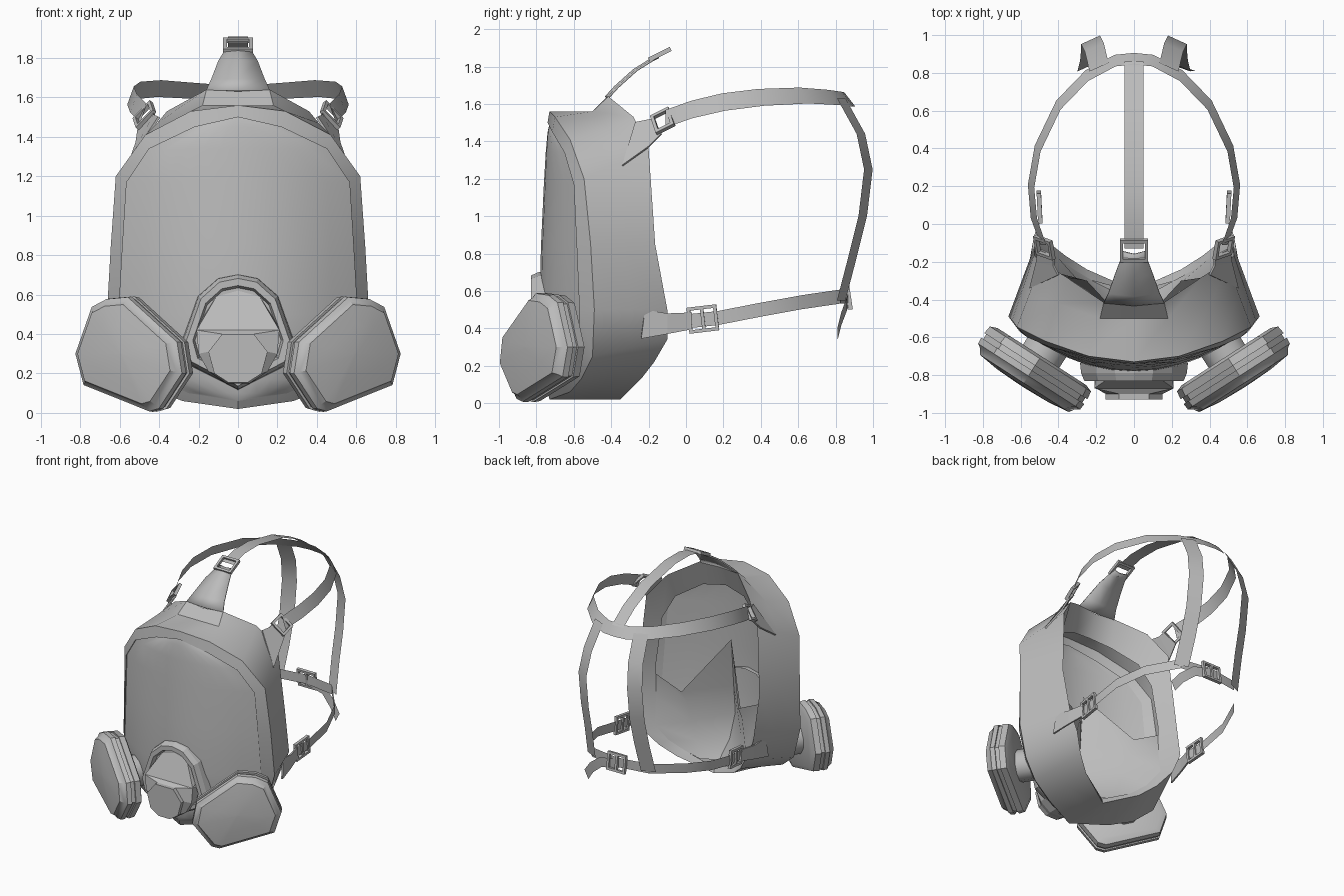
import bpy
import bmesh
from mathutils import Vector, Matrix

default_cube = bpy.data.objects.get("Cube")
if default_cube:
    bpy.data.objects.remove(default_cube, do_unlink=True)

# One plain grey for the whole respirator
grey = bpy.data.materials.new("matte grey")
grey.use_nodes = True
grey.diffuse_color = (0.5, 0.5, 0.5, 1)
grey.node_tree.nodes["Principled BSDF"].inputs["Base Color"].default_value = (0.5, 0.5, 0.5, 1)


def finish(name, bm, mirror=False, smooth=None, thickness=0):
    """Turn a bmesh into a finished object."""
    bmesh.ops.remove_doubles(bm, verts=bm.verts[:], dist=0.0005)
    bmesh.ops.recalc_face_normals(bm, faces=bm.faces[:])
    mesh = bpy.data.meshes.new(name)
    bm.to_mesh(mesh)
    bm.free()
    mesh.materials.append(grey)
    obj = bpy.data.objects.new(name, mesh)
    bpy.context.collection.objects.link(obj)
    if smooth:
        bpy.ops.object.select_all(action='DESELECT')
        obj.select_set(True)
        bpy.context.view_layer.objects.active = obj
        bpy.ops.object.shade_smooth_by_angle(angle=smooth)
    if thickness:
        solid = obj.modifiers.new("thickness", 'SOLIDIFY')
        solid.thickness = thickness
        solid.offset = 0
    if mirror:
        obj.modifiers.new("mirror", 'MIRROR')
    return obj


def add_grid(bm, rows, closed=False):
    """Join rows of points with quads, returning the rows of vertices."""
    grid = [[bm.verts.new(p) for p in row] for row in rows]
    count = len(rows[0])
    for low, high in zip(grid, grid[1:]):
        for i in range(count if closed else count - 1):
            j = (i + 1) % count
            bm.faces.new((low[i], low[j], high[j], high[i]))
    return grid


def full_ring(half):
    """Complete a half outline that starts and ends on the centre plane."""
    return list(half) + [(-x, y, z) for x, y, z in half[-2:0:-1]]


def full_row(half):
    """Complete a row that ends on the centre plane."""
    return list(half) + [(-x, y, z) for x, y, z in half[-2::-1]]


def ribbon(name, path, width, side, mirror=True):
    """A flat strap; side gives the width direction at each point."""
    rows = []
    for p in map(Vector, path):
        half = Vector(side(p)).normalized() * width / 2
        rows.append((p - half, p + half))
    bm = bmesh.new()
    add_grid(bm, rows)
    return finish(name, bm, mirror, smooth=0.5)


def buckle(name, centre, along, normal, length, width, mirror=True, bars=(-1, 1), rim=0.018):
    """A rectangular frame with cross bars at the given fractions of its length."""
    a = Vector(along).normalized()
    n = Vector(normal)
    n = (n - a * n.dot(a)).normalized()
    w = n.cross(a)
    frame = Matrix((a, w, n)).transposed().to_4x4()
    frame.translation = centre
    boxes = [((b * (length - rim) / 2, 0, 0), (rim, width, rim * 1.3)) for b in bars]
    boxes += [((0, s * (width - rim) / 2, 0), (length, rim, rim * 1.3)) for s in (-1, 1)]
    bm = bmesh.new()
    for spot, size in boxes:
        place = frame @ Matrix.Translation(spot) @ Matrix.Diagonal((*size, 1))
        bmesh.ops.create_cube(bm, size=1, matrix=place)
    return finish(name, bm, mirror)


# Hood outlines, from the top centre down one side to the chin
lens_edge = [(0, -.74, 1.5), (.22, -.715, 1.45), (.45, -.65, 1.34), (.565, -.6, 1.17), (.585, -.585, .85),
             (.605, -.57, .5), (.54, -.57, .27), (.41, -.62, .17), (.25, -.67, .1), (0, -.74, .06)]
front_edge = [(0, -.73, 1.56), (.24, -.7, 1.53), (.47, -.62, 1.41), (.62, -.545, 1.2), (.645, -.51, .85),
              (.665, -.49, .5), (.6, -.5, .25), (.46, -.56, .13), (.28, -.62, .06), (0, -.73, .02)]
back_edge = [(0, -.43, 1.63), (.16, -.415, 1.64), (.36, -.28, 1.53), (.49, -.2, 1.36), (.53, -.165, .85),
             (.52, -.1, .5), (.45, -.1, .34), (.36, -.17, .22), (.25, -.24, .13), (0, -.35, .02)]
seal_edge = [(0, -.5, 1.46), (.18, -.47, 1.43), (.36, -.38, 1.32), (.44, -.33, 1.15), (.46, -.28, .8),
             (.44, -.25, .55), (.4, -.18, .36), (.32, -.24, .24), (.22, -.3, .16), (0, -.36, .06)]
brow_line = [(0, -.5, 1.56), (.18, -.5, 1.56), (.41, -.42, 1.47)]
middle = brow_line + [Vector(a).lerp(Vector(b), .5) for a, b in zip(front_edge[3:], back_edge[3:])]
lens_seat = [(x, y + (.012 if z > .3 else 0), z) for x, y, z in lens_edge]

# Hood: lens frame, outer shell and inward face seal
bm = bmesh.new()
add_grid(bm, [full_ring(r) for r in (lens_seat, lens_edge, front_edge, middle, back_edge, seal_edge)], closed=True)
finish("hood", bm, smooth=0.65)

# Lens: each row bows forward between the two sides of the frame
centre_y = [-.728, -.74, -.75, -.76, -.775, -.785, -.775, -.765, -.755, -.74]
steps = [i / 5 for i in range(-5, 6)]
bm = bmesh.new()
add_grid(bm, [[(x * f, mid + (y - mid) * f * f, z) for f in steps]
              for (x, y, z), mid in zip(lens_seat, centre_y)])
finish("lens", bm, smooth=0.6)

# Nose and chin cup inside the hood, hung from the lower face seal
cheek_rows = [((.24, -.36, .52), (0, -.6, .62)), ((.22, -.38, .36), (0, -.62, .4)),
              ((.17, -.38, .22), (0, -.55, .22)), ((.12, -.35, .1), (0, -.42, .1))]
bm = bmesh.new()
add_grid(bm, [full_row(r) for r in [[(.455, -.27, .72), (.25, -.3, .62), (0, -.57, 1)]] +
              [[edge, *row] for edge, row in zip(seal_edge[5:], cheek_rows)]])
finish("nose_cup", bm, smooth=0.7)

# Forehead tab growing out of the hood's top edge
bm = bmesh.new()
add_grid(bm, [[(-w, y + .015, z), (0, y, z), (w, y + .015, z)] for w, y, z in (
    (.16, -.43, 1.635), (.135, -.38, 1.69), (.1, -.28, 1.78), (.07, -.2, 1.83), (.06, -.16, 1.85))])
finish("forehead_tab", bm, smooth=0.6, thickness=.012)
buckle("forehead_buckle", (0, -.14, 1.865), (0, 1, .5), (0, -.5, 1), .13, .15, mirror=False)

# Exhale valve: angular shroud with a projecting sloped cap
shroud = [(0, .70), (.1, .68), (.2, .59), (.28, .36), (.25, .25), (0, .12)]
shroud += [(-x, z) for x, z in shroud[-2:0:-1]]


def valve_ring(y, scale, mid=.4):
    return [(x * scale, y, mid + (z - mid) * scale) for x, z in shroud]


bm = bmesh.new()
grid = add_grid(bm, [valve_ring(y, s) for y, s in
                     ((-.735, 1.02), (-.79, 1), (-.83, .94), (-.83, .82), (-.795, .78))], closed=True)
bm.faces.new(grid[-1])
finish("valve_shroud", bm)

plate = [(-.08, .4), (.08, .4), (.15, .31), (.12, .2), (.05, .155), (-.05, .155), (-.12, .2), (-.15, .31)]
ledge = [(-.21, .42), (.21, .42), (.2, .3), (.15, .21), (.06, .15), (-.06, .15), (-.15, .21), (-.2, .3)]
bm = bmesh.new()
grid = add_grid(bm, [[(x, -.79, z) for x, z in ledge], [(x, -.87, z) for x, z in ledge],
                     [(x, -.9, z) for x, z in plate], [(x, -.93, z) for x, z in plate]], closed=True)
bm.faces.new(grid[-1])
# sloped brow above the ledge
brow = [bm.verts.new(p) for p in ((-.21, -.87, .42), (-.11, -.8, .59), (0, -.8, .62), (.11, -.8, .59), (.21, -.87, .42))]
bm.faces.new(brow)
for a, b, x in ((0, 1, -.2), (3, 4, .2)):
    bm.faces.new((brow[a], brow[b], bm.verts.new((x, -.79, .45))))
finish("valve_cap", bm)

# Filter pods: layered domed slabs turned outward, with a neck to the hood
pod = [(.0, .29), (.13, .28), (.22, .24), (.32, .0), (.27, -.16), (-.13, -.295), (-.19, -.28), (-.33, -.1), (-.3, .06)]
facing = Vector((.54, -.84, 0))
across = Vector((.84, .54, 0))
pod_centre = Vector((.54, -.775, .3))


def pod_ring(depth, scale):
    return [pod_centre + facing * depth + (across * u + Vector((0, 0, v))) * scale for u, v in pod]


bm = bmesh.new()
grid = add_grid(bm, [pod_ring(d, s) for d, s in (
    (-.09, .86), (-.075, .98), (-.03, 1), (-.03, .96), (0, .96), (0, 1), (.035, .99), (.05, .92),
    (.08, .86), (.095, .5), (.1, .02))], closed=True)
bm.faces.new(grid[0])
bm.faces.new(grid[-1])
finish("filter_pod", bm, mirror=True, smooth=0.5)

bm = bmesh.new()
spin = facing.to_track_quat('Z', 'Y').to_matrix().to_4x4()
bmesh.ops.create_cone(bm, cap_ends=True, segments=10, radius1=.12, radius2=.12, depth=.13,
                      matrix=Matrix.Translation(pod_centre - facing * .13) @ spin)
finish("filter_neck", bm, mirror=True, smooth=0.7)


# Head harness straps
def leaning(p):
    return (-p.x * .6, -max(p.y, 0) * .8, .9)


ribbon("crown_loop", [(.48, -.11, 1.52), (.53, .03, 1.57), (.545, .2, 1.61), (.51, .4, 1.635), (.4, .63, 1.645),
                      (.25, .785, 1.635), (.1, .865, 1.625), (0, .875, 1.625)], .1, leaning)
ribbon("crown_strap", [(0, -.13, 1.875), (0, .02, 1.91), (0, .2, 1.91), (0, .5, 1.85), (0, .72, 1.75),
                       (0, .86, 1.65)], .1, lambda p: (1, 0, 0), mirror=False)
ribbon("back_strap", [(.185, .83, 1.63), (.21, .935, 1.44), (.23, .975, 1.25), (.23, .945, 1),
                      (.235, .89, .78), (.25, .83, .55)], .11, lambda p: (.88, -.4, 0))
ribbon("neck_strap", [(.495, .03, .44), (.505, .17, .455), (.5, .4, .5), (.42, .62, .54), (.25, .825, .57),
                      (0, .865, .57)], .075, lambda p: (0, 0, 1))
ribbon("strap_tail", [(0, .87, .56), (.15, .86, .53), (.25, .83, .45), (.31, .81, .37)], .075,
       lambda p: (p.x * 1.5, 0, .9), mirror=False)

# Harness buckles
buckle("temple_buckle", (.475, -.125, 1.51), (.15, .9, .45), (.75, -.2, .65), .11, .13)
buckle("neck_buckle", (.5, .09, .45), (.05, 1, .12), (1, 0, 0), .16, .14, bars=(-1, 0, 1))
buckle("back_buckle", (0, .87, .57), (1, 0, 0), (0, 1, .15), .16, .14, mirror=False, bars=(-1, 0, 1))

# Lugs joining the buckles to the hood
bm = bmesh.new()
add_grid(bm, [[(.55, -.34, 1.27), (.4, -.27, 1.5)], [(.515, -.2, 1.37), (.425, -.22, 1.51)],
              [(.505, -.13, 1.44), (.425, -.17, 1.52)]])
finish("temple_lug", bm, mirror=True, thickness=.012)
bm = bmesh.new()
add_grid(bm, [[(.555, -.24, .345), (.545, -.22, .5)], [(.53, -.1, .37), (.53, -.1, .48)],
              [(.5, .03, .395), (.5, .03, .485)]])
finish("neck_lug", bm, mirror=True, thickness=.012)
